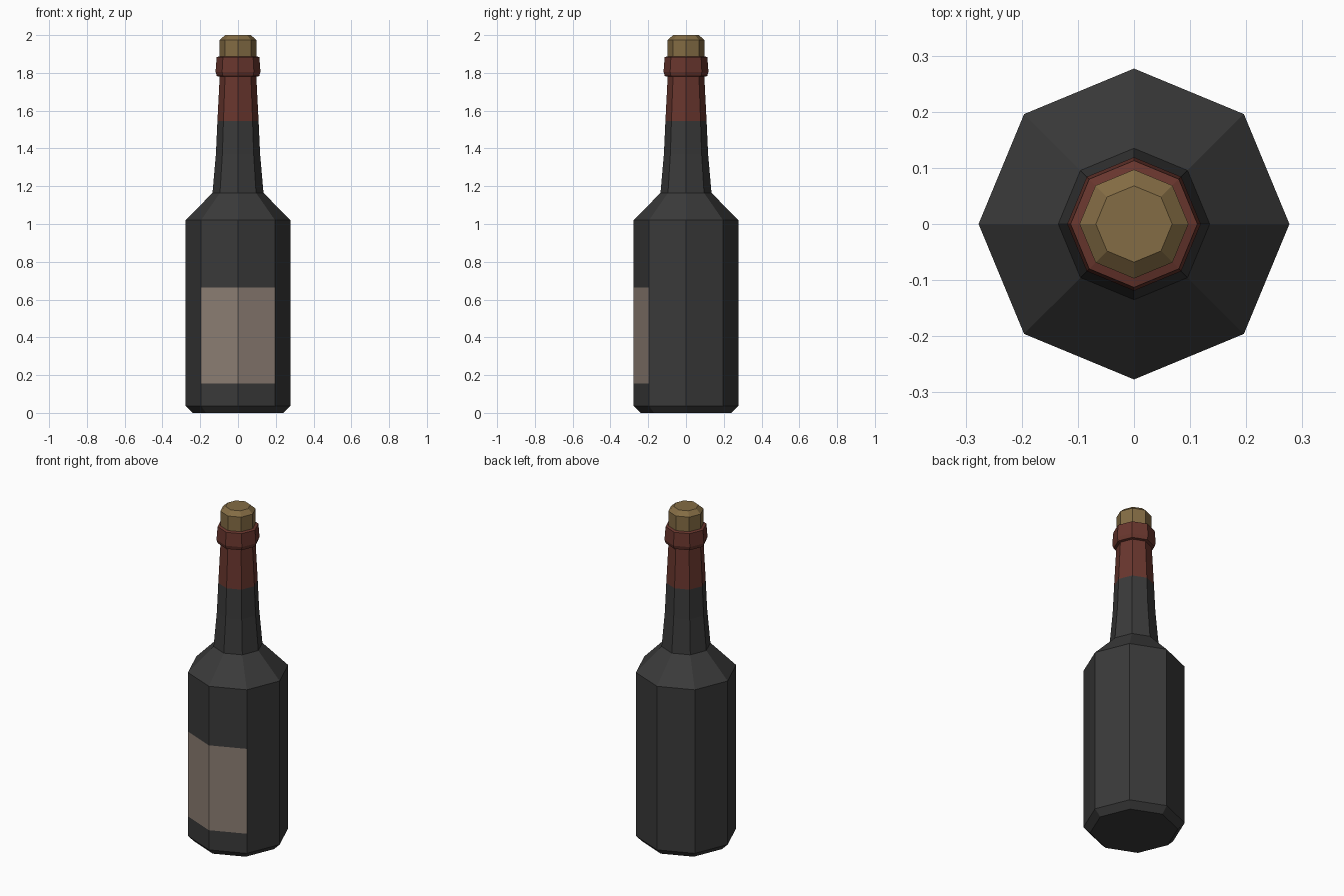
import bpy, bmesh, math

if "Cube" in bpy.data.objects:
    bpy.data.objects.remove(bpy.data.objects["Cube"])

SIDES = 8


def material(name, color):
    m = bpy.data.materials.new(name)
    m.diffuse_color = (*color, 1)
    m.use_nodes = True
    m.node_tree.nodes["Principled BSDF"].inputs["Base Color"].default_value = m.diffuse_color
    return m


def lathe(name, profile, mats, cap_bottom=False, cap_top=False, second=()):
    """Spin (radius, z) points into an octagonal shell; 'second' lists (band, side) faces using mats[1]."""
    bm = bmesh.new()
    rings = []
    for r, z in profile:
        angles = [2 * math.pi * i / SIDES for i in range(SIDES)]
        rings.append([bm.verts.new((r * math.cos(a), r * math.sin(a), z)) for a in angles])
    for b, (low, high) in enumerate(zip(rings, rings[1:])):
        for i in range(SIDES):
            j = (i + 1) % SIDES
            face = bm.faces.new((low[i], low[j], high[j], high[i]))
            face.material_index = 1 if (b, i) in second else 0
    if cap_bottom:
        bm.faces.new(rings[0][::-1])
    if cap_top:
        bm.faces.new(rings[-1])
    mesh = bpy.data.meshes.new(name)
    bm.to_mesh(mesh)
    bm.free()
    for m in mats:
        mesh.materials.append(m)
    obj = bpy.data.objects.new(name, mesh)
    bpy.context.collection.objects.link(obj)
    return obj


glass = material("dark_glass", (0.042, 0.042, 0.042))
paper = material("label_paper", (0.26, 0.205, 0.17))
red = material("red_foil", (0.14, 0.037, 0.027))
tan = material("cork", (0.23, 0.15, 0.058))

# Glass body and lower neck, with the label on the two front sides
lathe("bottle", [(0.24, 0), (0.277, 0.037), (0.277, 0.155), (0.277, 0.665),
                 (0.277, 1.02), (0.135, 1.165), (0.117, 1.37), (0.109, 1.545)],
      [glass, paper], cap_bottom=True, second={(2, 5), (2, 6)})

# Foil sleeve around the upper neck, with the raised lip
lathe("foil_and_lip", [(0.109, 1.545), (0.097, 1.78), (0.112, 1.783), (0.119, 1.805),
                       (0.113, 1.883), (0.096, 1.888)], [red])

# Stopper with a bevelled top
lathe("cork", [(0.097, 1.87), (0.097, 1.975), (0.068, 2.0)], [tan], cap_top=True)
